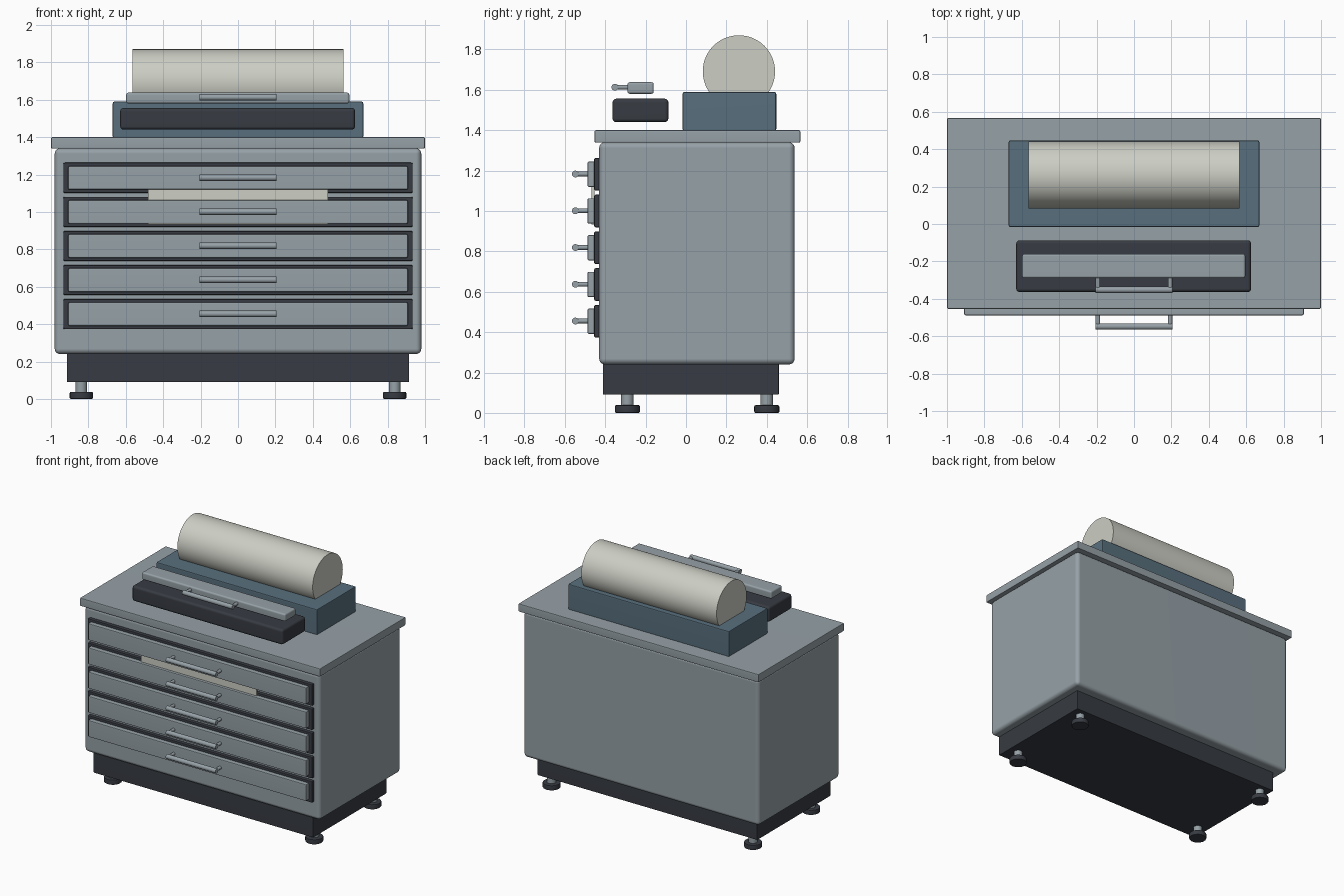
import bpy, bmesh, math
from mathutils import Matrix, Vector

if "Cube" in bpy.data.objects:
    bpy.data.objects.remove(bpy.data.objects["Cube"])


def mat(name, r, g, b):
    lin = lambda c: ((c / 255 + 0.055) / 1.055) ** 2.4
    m = bpy.data.materials.new(name)
    m.diffuse_color = (lin(r), lin(g), lin(b), 1)
    m.use_nodes = True
    m.node_tree.nodes["Principled BSDF"].inputs["Base Color"].default_value = m.diffuse_color
    return m


GREY = mat("cabinet_grey", 150, 161, 167)
DARK = mat("dark_charcoal", 55, 59, 66)
BLUE = mat("slate_blue", 88, 111, 125)
PAPER = mat("paper_white", 204, 206, 196)


def finish(bm, name, material):
    me = bpy.data.meshes.new(name)
    bm.to_mesh(me)
    bm.free()
    me.shade_smooth()
    me.set_sharp_from_angle(angle=math.radians(40))
    me.materials.append(material)
    ob = bpy.data.objects.new(name, me)
    bpy.context.collection.objects.link(ob)
    wn = ob.modifiers.new("even_shading", 'WEIGHTED_NORMAL')
    wn.keep_sharp = True
    return ob


def box(name, x, y, z, material, bevel=0.0, segments=3):
    """Box from (min, max) ranges with rounded edges."""
    bm = bmesh.new()
    size = [r[1] - r[0] for r in (x, y, z)]
    mid = [(r[0] + r[1]) / 2 for r in (x, y, z)]
    bmesh.ops.create_cube(bm, size=1, matrix=Matrix.Translation(mid) @ Matrix.Diagonal((*size, 1)))
    if bevel:
        bmesh.ops.bevel(bm, geom=bm.edges[:], offset=bevel, segments=segments,
                        profile=0.5, affect='EDGES')
    return finish(bm, name, material)


def add_rod(bm, a, b, r, sides):
    a, b = Vector(a), Vector(b)
    turn = (b - a).to_track_quat('Z', 'Y').to_matrix().to_4x4()
    bmesh.ops.create_cone(bm, cap_ends=True, segments=sides, radius1=r, radius2=r,
                          depth=(b - a).length,
                          matrix=Matrix.Translation((a + b) / 2) @ turn)


def rod(name, a, b, r, material, sides=24, bevel=0.0):
    bm = bmesh.new()
    add_rod(bm, a, b, r, sides)
    if bevel:
        rims = [e for e in bm.edges if any(len(f.verts) > 4 for f in e.link_faces)]
        bmesh.ops.bevel(bm, geom=rims, offset=bevel, segments=2, profile=0.5, affect='EDGES')
    return finish(bm, name, material)


def handle(name, y_face, z):
    """Horizontal bar on two posts, in front of the face at y_face."""
    bm = bmesh.new()
    y = y_face - 0.06
    add_rod(bm, (-0.207, y, z), (0.207, y, z), 0.017, 16)
    for s in (-1, 1):
        add_rod(bm, (s * 0.193, y_face + 0.005, z), (s * 0.193, y, z), 0.012, 12)
    return finish(bm, name, GREY)


# Cabinet body, worktop and plinth
box("cabinet_body", (-0.98, 0.98), (-0.43, 0.538), (0.24, 1.34), GREY, 0.028, 4)
box("worktop", (-1, 1), (-0.454, 0.567), (1.338, 1.40), GREY, 0.008, 2)
box("plinth", (-0.915, 0.915), (-0.412, 0.46), (0.09, 0.25), DARK, 0.006, 2)

# Levelling feet
for x in (-0.838, 0.838):
    for y in (-0.29, 0.40):
        rod("foot_pad", (x, y, 0), (x, y, 0.038), 0.062, DARK, 24, 0.006)
        rod("foot_stem", (x, y, 0.03), (x, y, 0.10), 0.031, GREY, 16)

# Five shallow drawers with dark surrounds
for i in range(5):
    z = 1.182 - i * 0.182
    box("drawer_surround", (-0.934, 0.934), (-0.455, -0.42), (z - 0.081, z + 0.081), DARK, 0.008, 2)
    box("drawer_front", (-0.908, 0.908), (-0.488, -0.44), (z - 0.063, z + 0.063), GREY, 0.008, 2)
    handle("drawer_handle", -0.488, z + 0.001)

# Sheet hanging out between the upper drawers
box("hanging_sheet", (-0.48, 0.48), (-0.468, -0.452), (0.934, 1.13), PAPER)

# Roll resting in its cradle
box("roll_cradle", (-0.67, 0.67), (-0.017, 0.447), (1.395, 1.59), BLUE, 0.01, 2)
rod("paper_roll", (-0.563, 0.262, 1.691), (0.563, 0.262, 1.691), 0.179, PAPER, 64)

# Cutter unit in front of the roll
box("cutter_base", (-0.63, 0.626), (-0.364, -0.087), (1.44, 1.556), DARK, 0.018, 3)
box("cutter_bar", (-0.598, 0.595), (-0.29, -0.16), (1.58, 1.638), GREY, 0.012, 3)
handle("cutter_handle", -0.292, 1.613)
